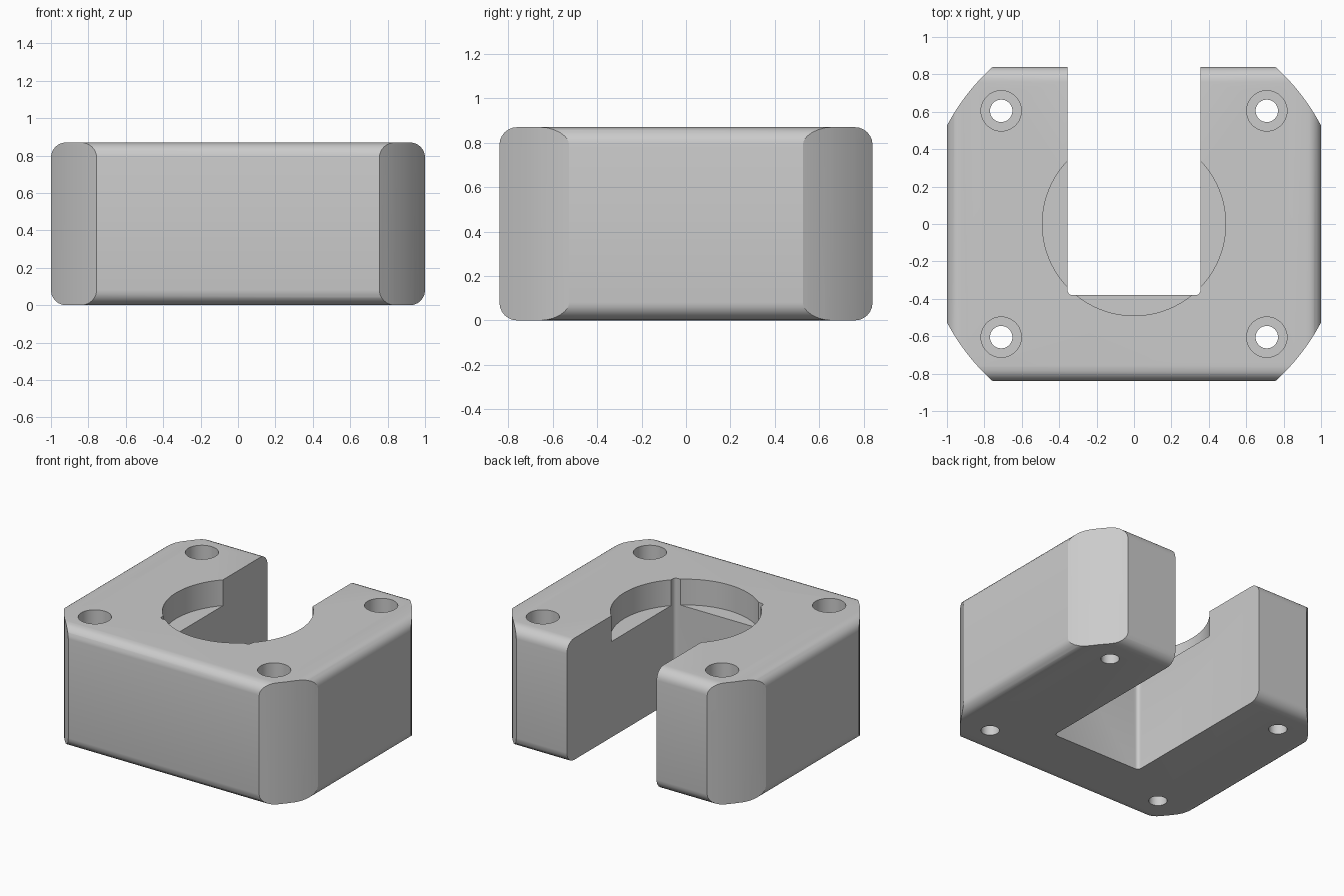
import bpy
import bmesh
import math

if "Cube" in bpy.data.objects:
    bpy.data.objects.remove(bpy.data.objects["Cube"], do_unlink=True)

HALF_X, HALF_Y, HEIGHT = 1.0, 0.84, 0.87
FILLET = 0.08
SLOT_X, SLOT_Y, SLOT_R = 0.355, -0.38, 0.025

# Single grey material
grey = bpy.data.materials.new("plain grey")
grey.use_nodes = True
colour = (0.6, 0.6, 0.6, 1.0)
grey.diffuse_color = colour
grey.node_tree.nodes["Principled BSDF"].inputs["Base Color"].default_value = colour


def make_object(name, bm):
    bmesh.ops.recalc_face_normals(bm, faces=bm.faces)
    mesh = bpy.data.meshes.new(name)
    bm.to_mesh(mesh)
    bm.free()
    mesh.materials.append(grey)
    obj = bpy.data.objects.new(name, mesh)
    bpy.context.collection.objects.link(obj)
    return obj


def prism(name, outline, z0, z1):
    """Extrude a closed outline from z0 to z1."""
    bm = bmesh.new()
    face = bm.faces.new([bm.verts.new((x, y, z0)) for x, y in outline])
    top = bmesh.ops.extrude_face_region(bm, geom=[face])["geom"]
    verts = [v for v in top if isinstance(v, bmesh.types.BMVert)]
    bmesh.ops.translate(bm, verts=verts, vec=(0, 0, z1 - z0))
    return make_object(name, bm)


def arc(cx, cy, r, start, end, steps):
    angles = [math.radians(start + (end - start) * i / steps) for i in range(steps + 1)]
    return [(cx + r * math.cos(a), cy + r * math.sin(a)) for a in angles]


def cylinder(name, x, y, r, z0, z1, sides):
    return prism(name, arc(x, y, r, 0, 360, sides)[:-1], z0, z1)


def combine(target, tool, operation):
    """Apply a boolean and discard its tool."""
    mod = target.modifiers.new(operation, "BOOLEAN")
    mod.operation, mod.object, mod.solver = operation, tool, "EXACT"
    bpy.context.view_layer.objects.active = target
    bpy.ops.object.modifier_apply(modifier=mod.name)
    bpy.data.objects.remove(tool, do_unlink=True)


# Block with rounded top and bottom edges
bm = bmesh.new()
bmesh.ops.create_cube(bm, size=1)
bmesh.ops.scale(bm, vec=(2 * HALF_X, 2 * HALF_Y, HEIGHT), verts=bm.verts)
bmesh.ops.translate(bm, vec=(0, 0, HEIGHT / 2), verts=bm.verts)
rims = [e for e in bm.edges if abs(e.verts[0].co.z - e.verts[1].co.z) < 0.01]
bmesh.ops.bevel(bm, geom=rims, offset=FILLET, segments=6, profile=0.5, affect="EDGES")
block = make_object("mounting_block", bm)

# Curved vertical corners
combine(block, cylinder("corner_round", 0, 0, 1.13, -0.5, 1.5, 160), "INTERSECT")

# Slot open to the back, with small inner corner radii
slot = [(SLOT_X, 1.5), (-SLOT_X, 1.5)]
slot += arc(-SLOT_X + SLOT_R, SLOT_Y + SLOT_R, SLOT_R, 180, 270, 5)
slot += arc(SLOT_X - SLOT_R, SLOT_Y + SLOT_R, SLOT_R, 270, 360, 5)
combine(block, prism("slot", slot, -0.5, 1.5), "DIFFERENCE")

# Round recess in the top
combine(block, cylinder("recess", 0, 0, 0.49, HEIGHT - 0.185, 1.5, 96), "DIFFERENCE")

# Counterbored screw holes
for sx in (-1, 1):
    for sy in (-1, 1):
        x, y = sx * 0.71, sy * 0.605
        combine(block, cylinder("screw_hole", x, y, 0.06, -0.5, 1.5, 32), "DIFFERENCE")
        combine(block, cylinder("counterbore", x, y, 0.108, 0.45, 1.5, 40), "DIFFERENCE")

# Smooth rounds, crisp edges
bpy.ops.object.select_all(action="DESELECT")
block.select_set(True)
bpy.context.view_layer.objects.active = block
bpy.ops.object.shade_smooth_by_angle(angle=math.radians(25))
